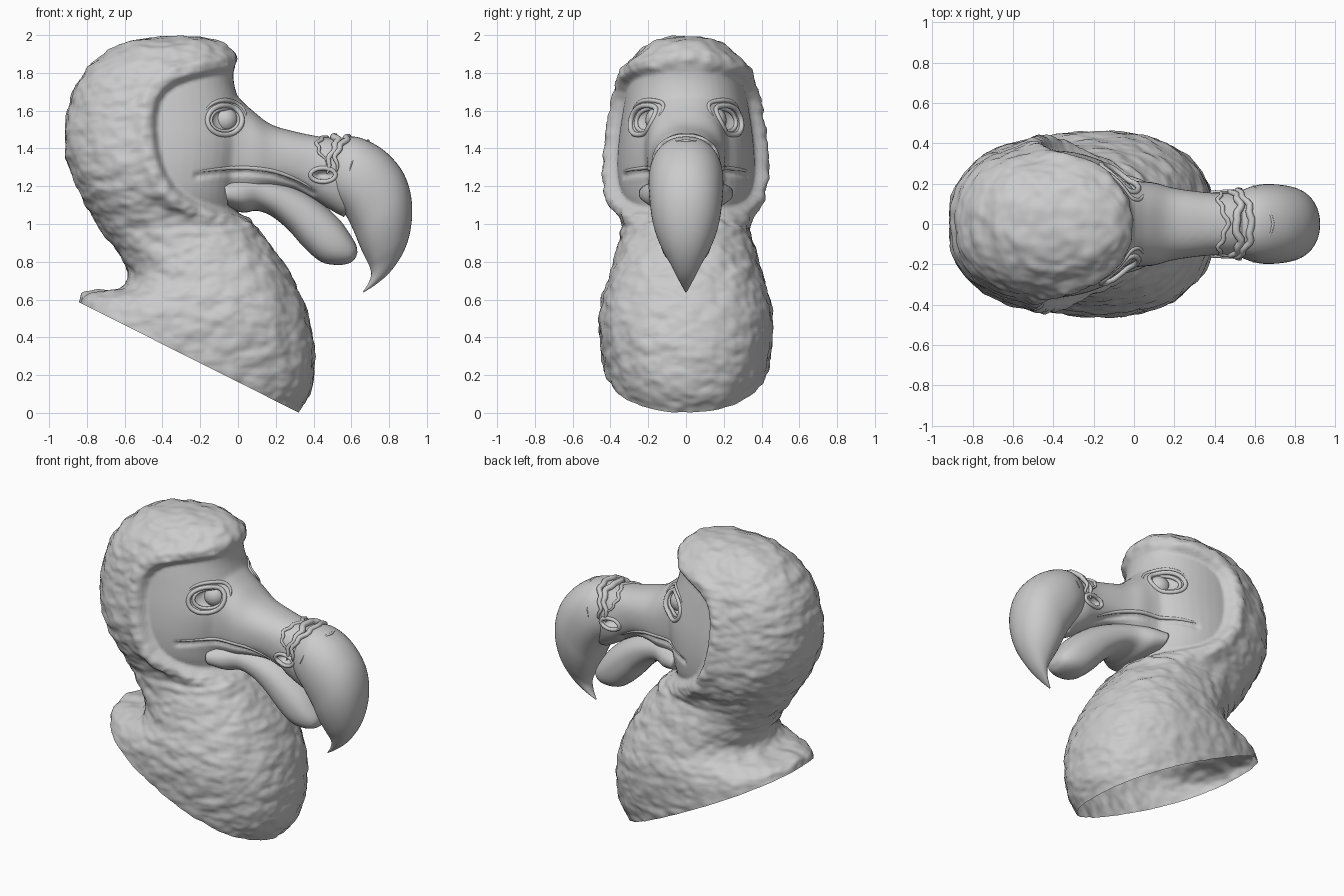
import bpy, bmesh, math
from mathutils import Vector, noise
from mathutils.bvhtree import BVHTree
from mathutils.geometry import intersect_point_line

if "Cube" in bpy.data.objects:
    bpy.data.objects.remove(bpy.data.objects["Cube"])


def smooth(a, b, v):
    t = min(1, max(0, (v - a) / (b - a)))
    return t * t * (3 - 2 * t)


def spline(rows, n):
    """Catmull-Rom through tuples."""
    out = []
    for i in range(len(rows) - 1):
        p = [rows[max(0, min(len(rows) - 1, i + k))] for k in (-1, 0, 1, 2)]
        for s in range(n):
            t = s / n
            out.append(tuple(b + 0.5 * t * (c - a + t * (2*a - 5*b + 4*c - d + t * (3*(b - c) + d - a)))
                             for a, b, c, d in zip(*p)))
    return out + [rows[-1]]


def section(row, t, power):
    """Point on a ring spanning two points of the side profile."""
    x0, z0, x1, z1, w = row
    c, s = math.cos(t), math.sin(t)
    c = math.copysign(abs(c) ** power, c)
    s = math.copysign(abs(s) ** power, s)
    return Vector(((x0 + x1) / 2 + (x1 - x0) / 2 * c, max(w, 0.003) * s,
                   (z0 + z1) / 2 + (z1 - z0) / 2 * c))


def loft(bm, rows, power=1.0, seg=48, n=5):
    rings = [[bm.verts.new(section(r, 2 * math.pi * k / seg, power)) for k in range(seg)]
             for r in spline(rows, n)]
    for a, b in zip(rings, rings[1:]):
        for k in range(seg):
            j = (k + 1) % seg
            bm.faces.new((a[k], a[j], b[j], b[k]))
    bm.faces.new(rings[0])
    bm.faces.new(rings[-1])
    bmesh.ops.recalc_face_normals(bm, faces=bm.faces)


def to_object(bm, name):
    me = bpy.data.meshes.new(name)
    for f in bm.faces:
        f.smooth = True
    bm.to_mesh(me)
    ob = bpy.data.objects.new(name, me)
    bpy.context.collection.objects.link(ob)
    return ob


def tube(name, pts, r, closed=False):
    cu = bpy.data.curves.new(name, 'CURVE')
    cu.dimensions = '3D'
    cu.bevel_depth = r
    cu.bevel_resolution = 3
    cu.use_fill_caps = True
    sp = cu.splines.new('POLY')
    sp.points.add(len(pts) - 1)
    sp.use_cyclic_u = closed
    for i, p in enumerate(pts):
        sp.points[i].co = (*p, 1)
        f = i / (len(pts) - 1)
        sp.points[i].radius = 1 if closed else 0.25 + 0.75 * math.sin(math.pi * f) ** 0.6
    ob = bpy.data.objects.new(name, cu)
    bpy.context.collection.objects.link(ob)


# Neck and hooded skull: back point, front point, half width
bm = bmesh.new()
loft(bm, [
    (-.865, .535, .27, -.06, .43), (-.845, .59, .325, .01, .445), (-.82, .635, .39, .13, .455),
    (-.74, .645, .41, .33, .46), (-.63, .66, .375, .51, .45), (-.58, .72, .31, .67, .415),
    (-.62, .82, .22, .83, .38), (-.70, .93, .10, .98, .345), (-.77, 1.04, .0, 1.06, .355),
    (-.84, 1.17, .0, 1.16, .405), (-.90, 1.31, .03, 1.30, .42), (-.92, 1.45, .05, 1.45, .41),
    (-.905, 1.60, .02, 1.60, .385), (-.86, 1.73, -.02, 1.74, .355), (-.79, 1.83, -.025, 1.84, .315),
    (-.70, 1.91, -.04, 1.92, .25), (-.60, 1.96, -.09, 1.965, .18), (-.46, 1.99, -.2, 1.992, .08)],
    power=.88)
# Brow and base of the bill
loft(bm, [
    (-.25, 1.70, -.25, 1.10, .28), (-.05, 1.70, -.05, 1.10, .26), (.06, 1.615, .05, 1.12, .225),
    (.17, 1.53, .17, 1.17, .185), (.30, 1.49, .28, 1.18, .165), (.42, 1.465, .38, 1.14, .155),
    (.52, 1.45, .48, 1.08, .16), (.62, 1.40, .57, 1.03, .14)], power=.85)
raw = to_object(bm, "skin_base")
m = raw.modifiers.new("fuse", 'REMESH')
m.mode = 'VOXEL'
m.voxel_size = 0.014
m = raw.modifiers.new("relax", 'SMOOTH')
m.factor = 0.5
m.iterations = 5
dg = bpy.context.evaluated_depsgraph_get()
fused = bpy.data.meshes.new_from_object(raw.evaluated_get(dg))
bpy.data.objects.remove(raw)
bm.free()

# Sculpt: bare recessed face, hood rim, feather bumps, eye sockets, nostrils, mouth corner
rim = spline([(.0, 1.83), (-.18, 1.80), (-.34, 1.75), (-.43, 1.66), (-.45, 1.5), (-.42, 1.32),
              (-.35, 1.19), (-.24, 1.11), (-.1, 1.065), (.03, 1.04)], 2)
mouth = [(-.22, 1.255), (-.1, 1.27), (.05, 1.275), (.18, 1.26), (.3, 1.22), (.4, 1.165)]
area = rim + [(1.2, 1.04), (1.2, 1.83)]
EYE, NOSE = (-.07, 1.55), (.45, 1.26)


def dist(x, z, line):
    p, best = Vector((x, z, 0)), 9
    for a, b in zip(line, line[1:]):
        a, b = Vector((*a, 0)), Vector((*b, 0))
        q, t = intersect_point_line(p, a, b)
        best = min(best, (p - (a if t < 0 else b if t > 1 else q)).length)
    return best


def inside(x, z):
    hit = False
    for (x0, z0), (x1, z1) in zip(area, area[1:] + area[:1]):
        if (z0 > z) != (z1 > z) and x < (x1 - x0) * (z - z0) / (z1 - z0) + x0:
            hit = not hit
    return hit


bm = bmesh.new()
bm.from_mesh(fused)
bm.normal_update()
moves = []
for v in bm.verts:
    x, y, z = v.co
    d = dist(x, z, rim) * (1 if inside(x, z) else -1)
    t = smooth(-.012, .03, d)
    feather = 1 - t
    q = Vector((x * 9, y * 9, z * 15))
    h = noise.noise(q) * .011 + noise.noise(q * 2.1) * .006
    h += .022 * math.exp(-((d + .045) / .045) ** 2) * (1 + .5 * noise.noise(q * 1.8))
    h -= .012 * math.exp(-((z - .985 + .03 * noise.noise(q * .5)) / .018) ** 2) * smooth(-.6, -.2, x)
    off = v.normal * h * feather
    off.y -= y * .13 * t * (1 - smooth(-.02, .14, x))
    if abs(y) > .08 and t > 0:
        s = math.copysign(1, y)
        e = math.hypot((x - EYE[0]) / .095, (z - EYE[1]) / .08)
        off.y -= s * .055 * (1 - smooth(.5, 1.05, e))
        e = math.hypot((x - NOSE[0]) / .06, (z - NOSE[1]) / .028)
        off.y -= s * .05 * (1 - smooth(.3, 1.1, e))
        if z < 1.35:
            off.y -= s * .016 * math.exp(-(dist(x, z, mouth) / .014) ** 2)
    moves.append(off)
for v, off in zip(bm.verts, moves):
    v.co += off
# Open slanted cut under the neck
bmesh.ops.bisect_plane(bm, geom=bm.verts[:] + bm.edges[:] + bm.faces[:],
                       plane_co=(.315, 0, .005), plane_no=(-.449, 0, -.894), clear_outer=True)
tree = BVHTree.FromBMesh(bm)
to_object(bm, "head_and_neck")


def skin(x, z, side, lift=0.0):
    hit = tree.ray_cast(Vector((x, side, z)), Vector((0, -side, 0)))[0]
    return Vector((x, (hit.y if hit else .15 * side) + side * lift, z))


# Hooked upper bill: outer point, inner point, half width
bm = bmesh.new()
loft(bm, [
    (.53, 1.44, .50, 1.12, .155), (.56, 1.455, .53, 1.09, .172), (.62, 1.462, .56, 1.06, .188),
    (.70, 1.435, .58, 1.03, .197), (.79, 1.375, .60, .99, .197), (.87, 1.28, .62, .945, .19),
    (.912, 1.17, .64, .895, .178), (.922, 1.05, .66, .85, .155), (.905, .93, .685, .80, .12),
    (.865, .83, .70, .765, .085), (.80, .74, .705, .73, .055), (.73, .68, .69, .685, .028),
    (.665, .638, .662, .642, .004)], power=.92)
to_object(bm, "upper_bill")

# Lower bill
bm = bmesh.new()
loft(bm, [
    (-.08, 1.24, -.05, 1.08, .25), (.02, 1.255, .03, 1.06, .225), (.13, 1.25, .10, 1.07, .18),
    (.25, 1.215, .18, 1.04, .16), (.36, 1.165, .27, .965, .15), (.46, 1.095, .35, .875, .145),
    (.54, 1.02, .44, .80, .135), (.59, .95, .53, .783, .115), (.625, .89, .595, .795, .08),
    (.632, .85, .625, .825, .03)], power=.88)
to_object(bm, "lower_bill")

# Wrinkled folds where the horny bill meets the skin
for i, (row, r) in enumerate([((.50, 1.462, .50, 1.14, .162), .02), ((.555, 1.46, .52, 1.16, .172), .018),
                              ((.44, 1.458, .47, 1.22, .158), .012)]):
    pts = []
    for k in range(33):
        a = math.pi + (k / 16 - 1) * 1.75
        p = section(row, a, .9)
        p.x += .025 * math.sin(abs(k / 16 - 1) * 5 + i) + .008 * math.sin(k * 1.3)
        pts.append(p)
    tube("bill_fold", pts, r)
# Edge of the horny plate
tube("plate_edge", [section((.69 - .08 * abs(k / 14 - 1), 1.44, .56, 1.05, .193),
                            math.pi + (k / 14 - 1) * 1.4, .92) for k in range(29)], .007)

for s in (1, -1):
    # Eyeball and lids
    c = skin(*EYE, s)
    bm = bmesh.new()
    bmesh.ops.create_uvsphere(bm, u_segments=24, v_segments=16, radius=.07)
    to_object(bm, "eyeball").location = c - Vector((0, s * .035, 0))
    for rx, rz, r in ((.092, .078, .014), (.075, .06, .011)):
        tube("eyelid", [skin(EYE[0] + rx * math.cos(a), EYE[1] + rz * math.sin(a), s, .003)
                        for a in (k * math.pi / 16 for k in range(32))], r, True)
    tube("brow_fold", [skin(EYE[0] + .118 * math.cos(a), EYE[1] + .105 * math.sin(a), s, -.003)
                       for a in (.2 + k * .14 for k in range(18))], .012)
    # Nostril rim and lip crease
    tube("nostril_rim", [skin(NOSE[0] + .066 * math.cos(a), NOSE[1] + .036 * math.sin(a), s, .002)
                         for a in (k * math.pi / 12 for k in range(24))], .012, True)
    tube("lip", [skin(x, z + .022, s, -.004) for x, z in spline(mouth, 4)], .012)
